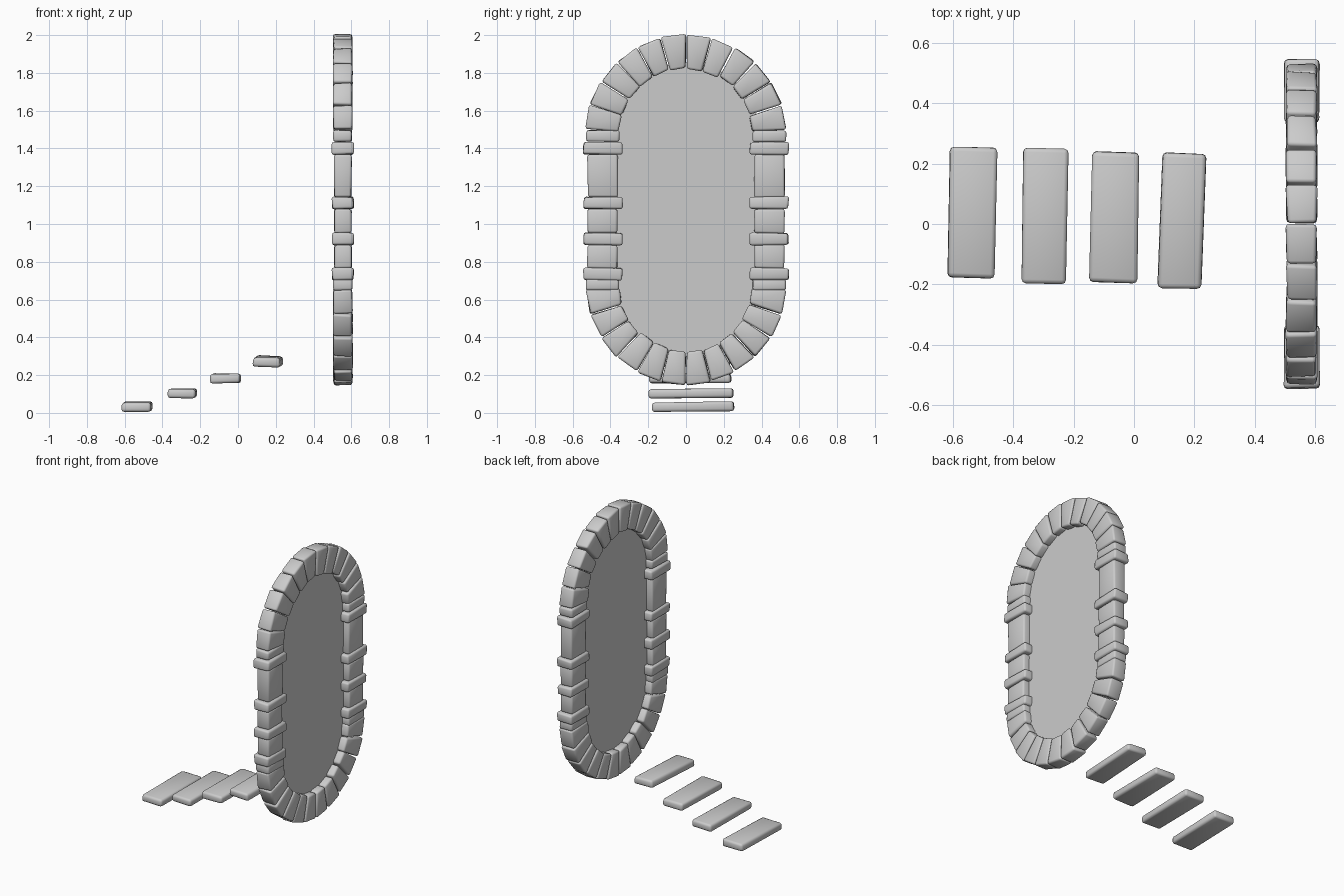
import bpy, bmesh, math, random
from mathutils import Vector, Matrix

if "Cube" in bpy.data.objects:
    bpy.data.objects.remove(bpy.data.objects["Cube"])

random.seed(4)
R_IN, R_OUT = 0.355, 0.53          # inner and outer ring radius
Z_TOP, Z_BOT = 1.47, 0.68          # centres of the two half-circle arcs
XC = 0.555                         # ring plane


def block(name, corners, bevel=0.012, jitter=0.004):
    """Worn stone from 8 corners: quad at low side, then matching quad at high side."""
    bm = bmesh.new()
    v = [bm.verts.new(Vector(c) + Vector([random.uniform(-jitter, jitter) for _ in range(3)]))
         for c in corners]
    for f in ((3, 2, 1, 0), (4, 5, 6, 7), (0, 1, 5, 4), (1, 2, 6, 5), (2, 3, 7, 6), (3, 0, 4, 7)):
        bm.faces.new([v[i] for i in f])
    bmesh.ops.recalc_face_normals(bm, faces=bm.faces)
    bmesh.ops.bevel(bm, geom=bm.edges[:], offset=bevel, segments=2, profile=0.5,
                    affect='EDGES', clamp_overlap=True)
    for f in bm.faces:
        f.smooth = True
    me = bpy.data.meshes.new(name)
    bm.to_mesh(me)
    bm.free()
    ob = bpy.data.objects.new(name, me)
    bpy.context.collection.objects.link(ob)
    return ob


def prism(name, quad, half, **kw):
    """Block from a y-z quad, spread along x around the ring plane."""
    return block(name, [(XC - half, y, z) for y, z in quad] + [(XC + half, y, z) for y, z in quad], **kw)


def box_yz(name, y0, y1, z0, z1, half, **kw):
    return prism(name, [(y0, z0), (y1, z0), (y1, z1), (y0, z1)], half, **kw)


# Wedge stones of both arches
N = 12
for label, zc, start in (("top", Z_TOP, 3), ("bottom", Z_BOT, 183)):
    step = 174 / N
    for i in range(N):
        a0 = math.radians(start + i * step + 0.35)
        a1 = math.radians(start + (i + 1) * step - 0.35)
        ro = R_OUT + random.uniform(-0.003, 0.006)
        ri = R_IN + random.uniform(-0.006, 0.004)
        quad = [(r * math.cos(a), zc + r * math.sin(a))
                for r, a in ((ri, a0), (ro, a0), (ro, a1), (ri, a1))]
        prism(label + "_arch_stone", quad, 0.05)

# Straight sides: upright stones with protruding bands between them
for s in (-1, 1):
    for z0, z1 in ((1.435, 1.495), (1.14, 1.37), (1.08, 1.14), (0.95, 1.08), (0.765, 0.89), (0.65, 0.71)):
        wide = 0.008 if z1 - z0 < 0.061 and z1 != 1.14 else 0
        box_yz("side_stone", s * (0.362 - wide), s * (0.521 + wide), z0, z1, 0.045 + wide / 2, jitter=0.003)
    for z in (1.40, 1.112, 0.92, 0.735):
        box_yz("side_band", s * 0.337, s * 0.543, z - 0.032, z + 0.032, 0.057)

# Flat portal surface inside the ring
M = 32
r = R_IN + 0.03
pts = [(XC, r * math.cos(math.pi * i / M), Z_TOP + r * math.sin(math.pi * i / M)) for i in range(M + 1)]
pts += [(XC, -r * math.cos(math.pi * i / M), Z_BOT - r * math.sin(math.pi * i / M)) for i in range(M + 1)]
me = bpy.data.meshes.new("portal_surface")
me.from_pydata(pts, [], [tuple(range(len(pts)))])
bpy.context.collection.objects.link(bpy.data.objects.new("portal_surface", me))

# Floating steps: centre, size, tilt (degrees about x, y, z)
steps = (((-0.535, 0.037, 0.032), (0.157, 0.432, 0.050), (0.7, 0, -1.2)),
         ((-0.295, 0.028, 0.103), (0.150, 0.447, 0.050), (0.5, 0, -1.2)),
         ((-0.065, 0.022, 0.183), (0.158, 0.433, 0.050), (0.2, 0, -1.4)),
         ((0.159, 0.011, 0.272), (0.145, 0.450, 0.052), (1.5, 2, -2.0)))
for c, size, rot in steps:
    m = Matrix.Translation(c)
    for ax, d in zip("ZYX", reversed(rot)):
        m = m @ Matrix.Rotation(math.radians(d), 4, ax)
    q = ((-1, -1), (1, -1), (1, 1), (-1, 1))
    block("floating_step", [m @ Vector((x * size[0] / 2, y * size[1] / 2, z * size[2] / 2))
                            for z in (-1, 1) for x, y in q], bevel=0.014, jitter=0.003)
